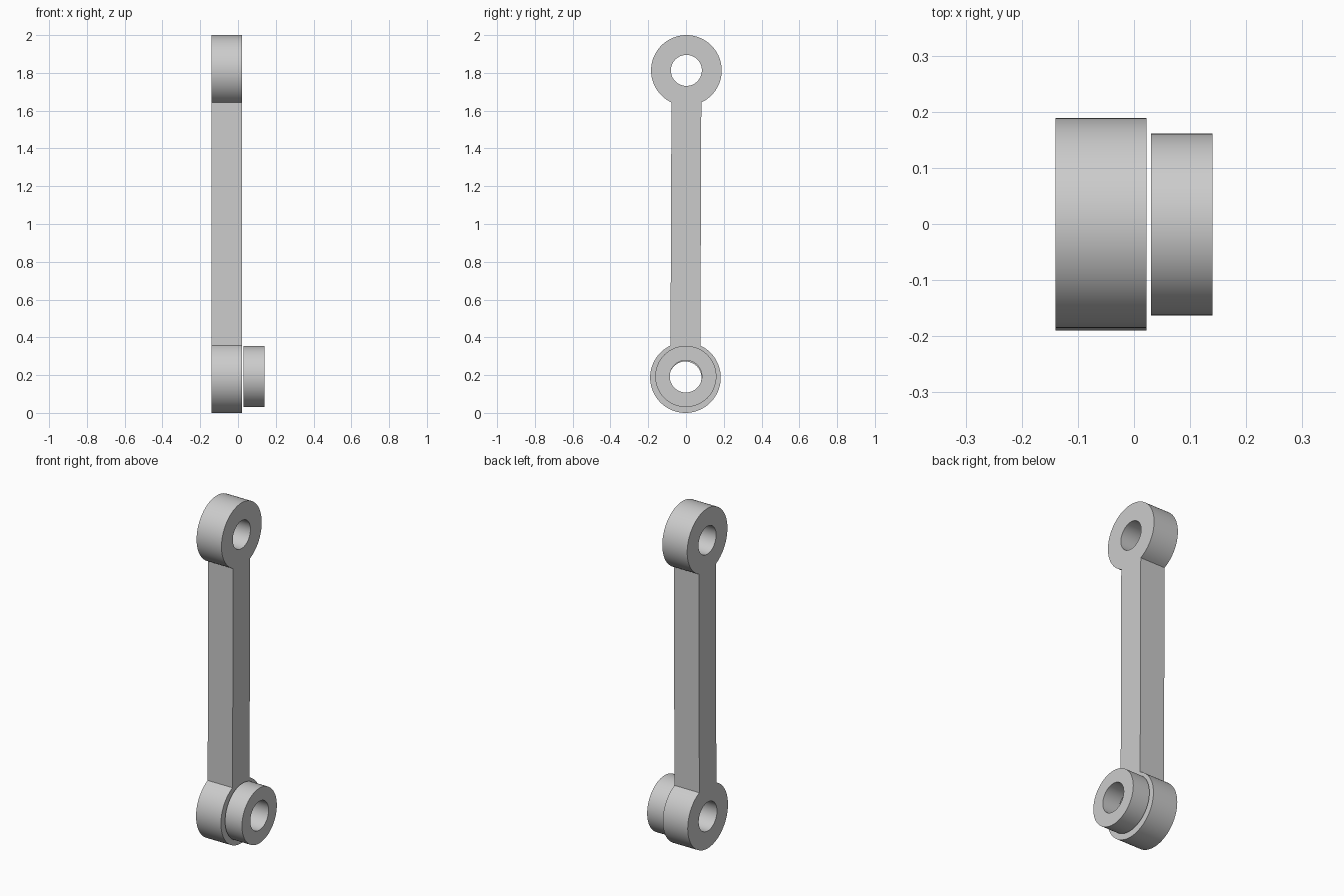
import bpy, bmesh
from math import sin, cos, tau
from mathutils import Vector

cube = bpy.data.objects.get("Cube")
if cube:
    bpy.data.objects.remove(cube, do_unlink=True)

SEGMENTS = 72   # sides of every round part
HALF_NECK = 5   # segments on each side of the neck where the bar meets an eye

grey = bpy.data.materials.new("plain grey")
grey.use_nodes = True
colour = (0.6, 0.6, 0.6, 1)
grey.diffuse_color = colour
grey.node_tree.nodes["Principled BSDF"].inputs["Base Color"].default_value = colour


def circle(bm, x, y, z, radius, start):
    """Circle of vertices in the YZ plane, first vertex pointing up or down."""
    return [bm.verts.new((x, y + radius * sin(i * tau / SEGMENTS),
                          z + start * radius * cos(i * tau / SEGMENTS)))
            for i in range(SEGMENTS)]


def eye(bm, x, y, z, outer, inner, start=1):
    """Flat ring of quads; returns its outer loop."""
    rim = circle(bm, x, y, z, outer, start)
    hole = circle(bm, x, y, z, inner, start)
    for i in range(SEGMENTS):
        j = (i + 1) % SEGMENTS
        bm.faces.new((rim[i], rim[j], hole[j], hole[i]))
    return rim


def finish(bm, name, thickness):
    """Extrude the flat shape along X and make the object."""
    bmesh.ops.recalc_face_normals(bm, faces=bm.faces)
    result = bmesh.ops.extrude_face_region(bm, geom=bm.faces[:], use_keep_orig=True)
    moved = [v for v in result["geom"] if isinstance(v, bmesh.types.BMVert)]
    bmesh.ops.translate(bm, verts=moved, vec=Vector((thickness, 0, 0)))
    bmesh.ops.recalc_face_normals(bm, faces=bm.faces)
    mesh = bpy.data.meshes.new(name)
    bm.to_mesh(mesh)
    bm.free()
    mesh.materials.append(grey)
    obj = bpy.data.objects.new(name, mesh)
    bpy.context.collection.objects.link(obj)
    bpy.ops.object.select_all(action="DESELECT")
    obj.select_set(True)
    bpy.context.view_layer.objects.active = obj
    bpy.ops.object.shade_smooth_by_angle(angle=0.5)


# Link arm: two eyes joined by a straight bar
bm = bmesh.new()
lower = eye(bm, -0.14, -0.003, 0.187, 0.187, 0.085)
upper = eye(bm, -0.14, 0.002, 1.813, 0.187, 0.082, start=-1)
neck = range(-HALF_NECK, HALF_NECK + 1)
bm.faces.new([lower[i] for i in neck] + [upper[i] for i in reversed(neck)])
finish(bm, "link_arm", 0.162)

# Separate collar beside the lower eye
bm = bmesh.new()
eye(bm, 0.03, -0.001, 0.193, 0.162, 0.085)
finish(bm, "lower_collar", 0.11)
